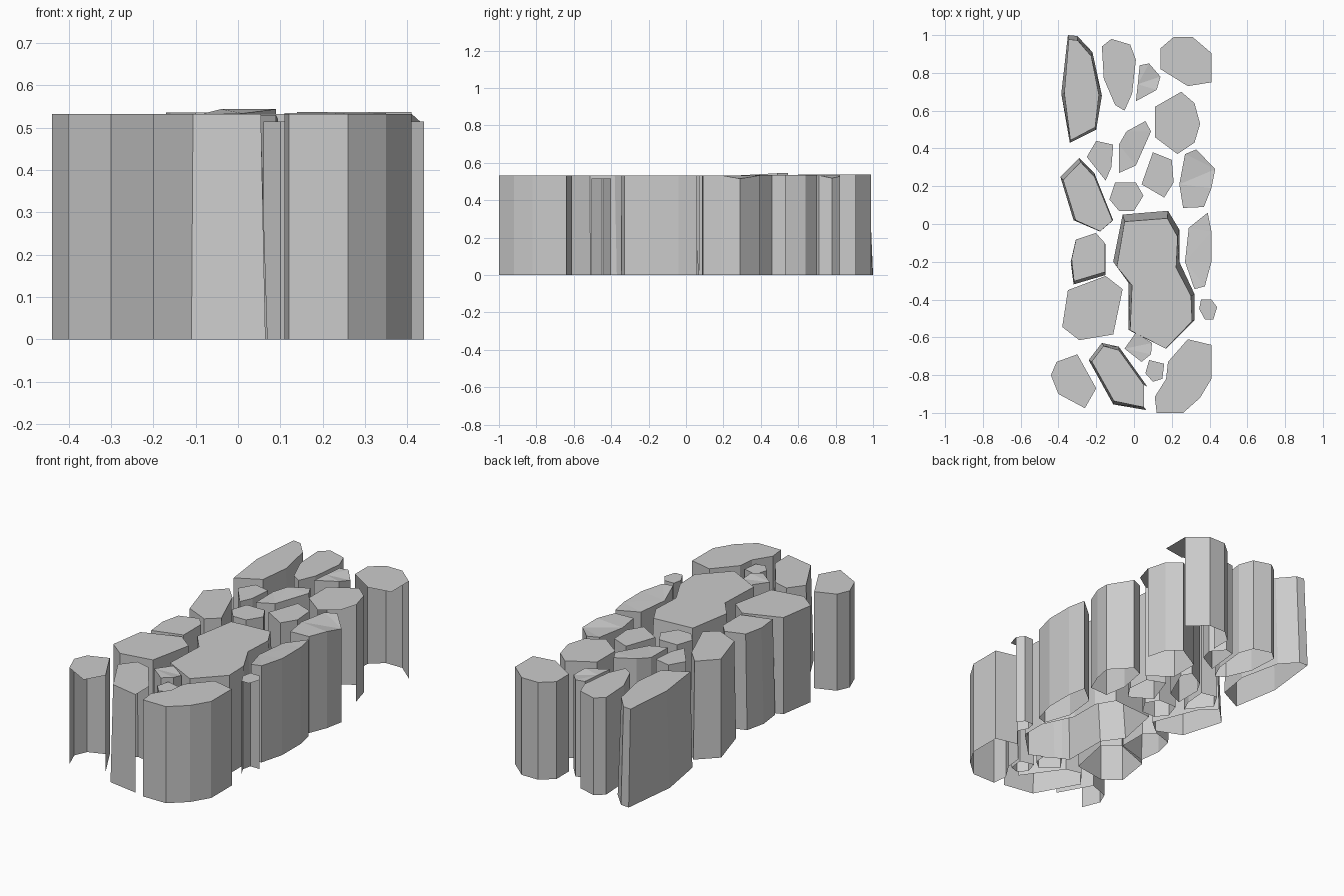
import bpy, bmesh
from mathutils import Vector


def stone(name, pts, top=0.533, inset=0.0, lean=(0, 0), open_sides=(), dips=None):
    """Open-bottomed column: flat top and walls that taper out towards the ground."""
    dips = dips or {}
    bm = bmesh.new()
    pts = [Vector(p) for p in pts]
    mid = sum(pts, Vector((0, 0))) / len(pts)
    n = len(pts)
    crown, base = [], []
    for i, p in enumerate(pts):
        q = p + (mid - p).normalized() * inset + Vector(lean)
        crown.append(bm.verts.new((q.x, q.y, top - dips.get(i, 0))))
        base.append(bm.verts.new((p.x, p.y, 0)))
    cap = bm.faces.new(crown)
    for i in range(n):
        j = (i + 1) % n
        if i not in open_sides:
            bm.faces.new((crown[i], base[i], base[j], crown[j]))
    # split the dipped crowns into flat facets
    if dips:
        bmesh.ops.triangulate(bm, faces=[cap])
    bmesh.ops.recalc_face_normals(bm, faces=bm.faces)
    me = bpy.data.meshes.new(name)
    bm.to_mesh(me)
    bm.free()
    ob = bpy.data.objects.new(name, me)
    bpy.context.collection.objects.link(ob)


# back row
stone("back_long_stone", [(-.35, 1), (-.30, .995), (-.22, .91), (-.17, .68), (-.20, .50),
      (-.34, .43), (-.385, .69)], inset=.018, lean=(0, -.005))
stone("back_middle_stone", [(-.17, .94), (-.12, .98), (-.02, .95), (.01, .87), (-.01, .69),
      (-.05, .60), (-.10, .63), (-.16, .77)], top=.536)
stone("back_small_stone", [(.03, .84), (.08, .85), (.14, .78), (.12, .71), (.01, .65),
      (.02, .74)], dips={2: .015})
stone("back_right_stone", [(.14, .93), (.21, .99), (.31, .99), (.41, .905), (.41, .75),
      (.285, .73), (.14, .82)], top=.537, open_sides=(3, 4, 5))
stone("right_upper_stone", [(.11, .62), (.25, .70), (.32, .64), (.35, .53), (.32, .43),
      (.23, .37), (.11, .46)], top=.535, open_sides=(3, 4))

# upper middle cluster
stone("raised_stone", [(-.08, .42), (-.04, .49), (.06, .545), (.09, .49), (.01, .31), (-.08, .27)],
      top=.544, dips={0: .01, 5: .012, 4: .01})
stone("left_small_stone", [(-.20, .44), (-.11, .42), (-.12, .30), (-.15, .23), (-.25, .355)])
stone("centre_small_stone", [(.10, .38), (.20, .34), (.21, .22), (.16, .14), (.04, .21)])
stone("centre_low_stone", [(-.10, .22), (.01, .22), (.05, .15), (0, .07), (-.08, .07), (-.13, .13)])
stone("right_middle_stone", [(.27, .37), (.33, .395), (.43, .29), (.41, .19), (.37, .09),
      (.26, .085), (.24, .21)], dips={2: .018})
stone("left_middle_stone", [(-.29, .35), (-.21, .27), (-.11, .02), (-.18, -.04), (-.32, .02),
      (-.39, .25)], inset=.012, lean=(.005, -.01))

# large centre slab and its neighbours
stone("centre_slab", [(-.06, .05), (.18, .07), (.24, -.03), (.24, -.20), (.32, -.37), (.32, -.51),
      (.17, -.66), (-.03, -.56), (-.03, -.31), (-.11, -.20)], inset=.02, lean=(0, -.02))
stone("right_narrow_stone", [(.29, -.02), (.39, .06), (.41, -.04), (.41, -.20), (.375, -.33),
      (.32, -.345), (.27, -.20)], dips={0: .015, 6: .015})
stone("right_pebble", [(.355, -.40), (.41, -.40), (.44, -.44), (.42, -.505), (.375, -.505),
      (.345, -.45)], top=.515, open_sides=(2, 3))
stone("left_lower_stone", [(-.31, -.09), (-.20, -.055), (-.15, -.11), (-.15, -.27), (-.32, -.32),
      (-.335, -.20)], inset=.005, lean=(0, .012))
stone("left_wide_stone", [(-.35, -.35), (-.15, -.275), (-.06, -.345), (-.11, -.585), (-.29, -.615),
      (-.38, -.545)])

# front row
stone("front_left_stone", [(-.44, -.80), (-.41, -.73), (-.30, -.69), (-.20, -.87), (-.26, -.975),
      (-.40, -.90)], open_sides=(3, 4))
stone("front_middle_stone", [(-.24, -.72), (-.17, -.63), (-.08, -.65), (.07, -.86), (.065, -.985),
      (-.11, -.955)], inset=.018, open_sides=(3,))
stone("front_small_stone", [(.01, -.575), (.095, -.63), (.09, -.69), (.04, -.73), (-.05, -.66)],
      top=.53, dips={1: .01})
stone("front_pebble", [(.08, -.72), (.16, -.74), (.15, -.82), (.10, -.835), (.06, -.79)], top=.515)
stone("front_right_stone", [(.12, -1), (.11, -.915), (.17, -.82), (.18, -.73), (.285, -.61),
      (.41, -.64), (.41, -.82), (.35, -.92), (.26, -1)])
